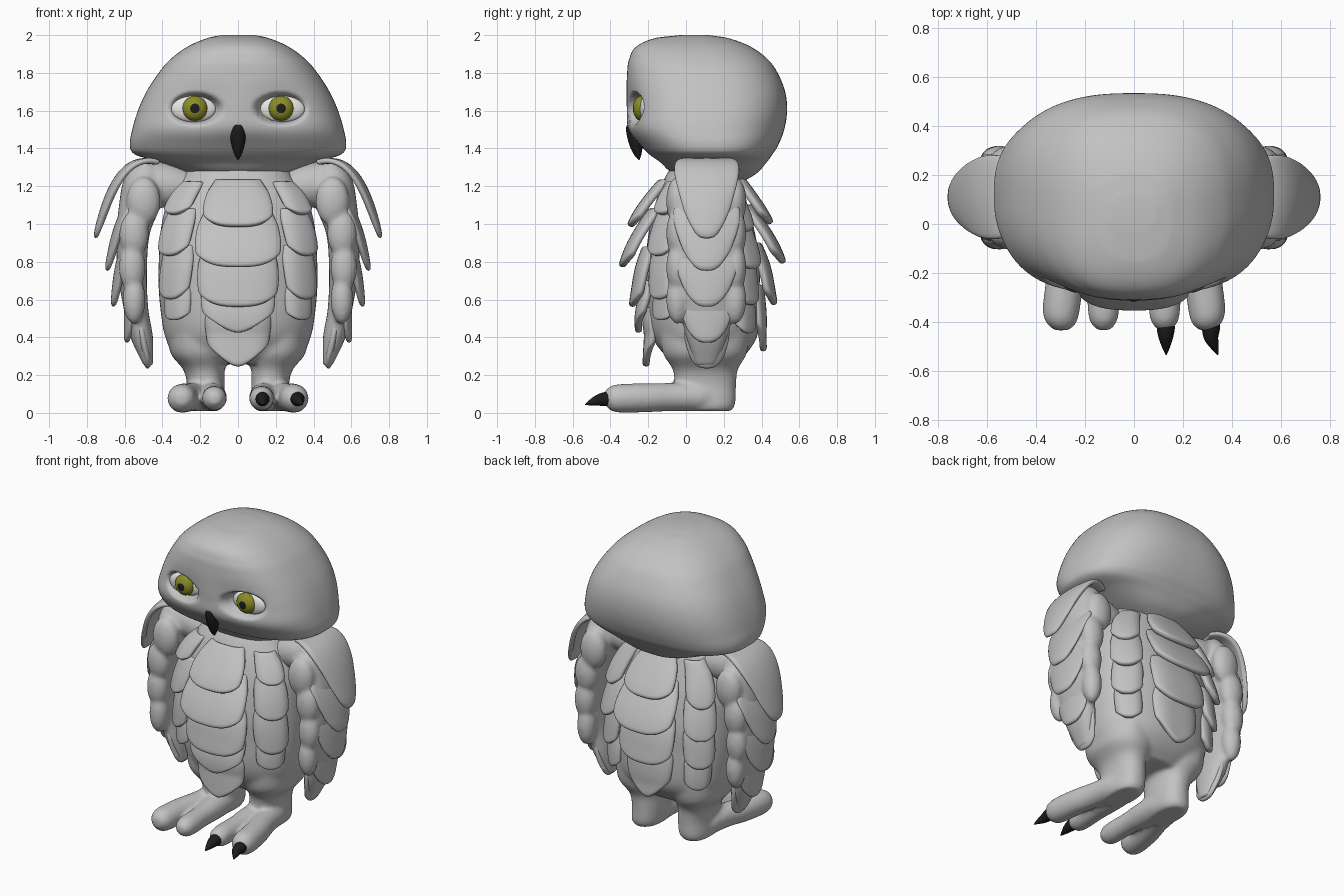
import bpy, bmesh
from math import sin, cos, pi, copysign, exp
from mathutils import Vector, Matrix

cube = bpy.data.objects.get("Cube")
if cube:
    bpy.data.objects.remove(cube)


def material(name, rgb):
    m = bpy.data.materials.new(name)
    m.use_nodes = True
    m.diffuse_color = (*rgb, 1)
    bsdf = next(n for n in m.node_tree.nodes if n.type == 'BSDF_PRINCIPLED')
    bsdf.inputs["Base Color"].default_value = (*rgb, 1)
    return m


GREY = material("plumage_grey", (0.54, 0.54, 0.54))
BLACK = material("horn_black", (0.012, 0.012, 0.012))
WHITE = material("eye_white", (0.8, 0.8, 0.78))
IRIS = material("iris_olive", (0.26, 0.26, 0.02))


def finish(bm, name, mat, closed=True):
    if closed:
        bmesh.ops.recalc_face_normals(bm, faces=bm.faces[:])
    me = bpy.data.meshes.new(name)
    bm.to_mesh(me)
    bm.free()
    me.materials.append(mat)
    me.shade_smooth()
    ob = bpy.data.objects.new(name, me)
    bpy.context.scene.collection.objects.link(ob)
    return ob


def sample(rows, t):
    """Smooth interpolation of key rows, whose first entry is the position."""
    t = min(max(t, rows[0][0]), rows[-1][0])
    i = max(k for k in range(len(rows) - 1) if rows[k][0] <= t)
    a, b = rows[i], rows[i + 1]
    p, q = rows[max(i - 1, 0)], rows[min(i + 2, len(rows) - 1)]
    h = b[0] - a[0]
    s = (t - a[0]) / h
    out = []
    for k in range(1, len(a)):
        m0 = (b[k] - p[k]) / (b[0] - p[0]) * h
        m1 = (q[k] - a[k]) / (q[0] - a[0]) * h
        out.append((2*s**3 - 3*s**2 + 1)*a[k] + (s**3 - 2*s**2 + s)*m0
                   + (3*s**2 - 2*s**3)*b[k] + (s**3 - s**2)*m1)
    return out


def ring_point(rows, z, th, power):
    """Point on a superellipse section; angle 0 faces the front."""
    hw, yf, yb, xc = sample(rows, z)
    e = 2 / power
    sx = copysign(abs(sin(th)) ** e, sin(th))
    cy = copysign(abs(cos(th)) ** e, cos(th))
    return Vector((xc + hw * sx, (yf + yb) / 2 - (yb - yf) / 2 * cy, z))


def skin(rings, name, mat):
    bm = bmesh.new()
    vs = [[bm.verts.new(p) for p in r] for r in rings]
    n = len(vs[0])
    for a, b in zip(vs, vs[1:]):
        for j in range(n):
            bm.faces.new((a[j], a[(j+1) % n], b[(j+1) % n], b[j]))
    bm.faces.new(vs[0])
    bm.faces.new(vs[-1])
    return finish(bm, name, mat)


def steps(rows, k):
    keys = [r[0] for r in rows]
    return [a + (b - a) * i / k for a, b in zip(keys, keys[1:]) for i in range(k)] + [keys[-1]]


def loft(name, rows, segs=48, k=4, power=2.3, mat=GREY):
    return skin([[ring_point(rows, z, 2*pi*j/segs, power) for j in range(segs)]
                 for z in steps(rows, k)], name, mat)


def tube(name, pts, side=1, mat=GREY, segs=24):
    """Round sweep through (x, y, z, radius) points."""
    rows = [(i, p[0] * side, *p[1:]) for i, p in enumerate(pts)]
    rings = []
    for t in steps(rows, 4):
        x, y, z, r = sample(rows, t)
        d = Vector(sample(rows, t + .05)[:3]) - Vector(sample(rows, t - .05)[:3])
        rot = d.to_track_quat('Z', 'Y')
        rings.append([Vector((x, y, z)) + rot @ Vector((cos(a), sin(a), 0)) * max(r, .002)
                      for a in (2*pi*j/segs for j in range(segs))])
    return skin(rings, name, mat)


def blob(name, c, r, mat=GREY):
    """Ellipsoid with its poles on the front-back axis."""
    bm = bmesh.new()
    bmesh.ops.create_uvsphere(bm, u_segments=32, v_segments=24, radius=1)
    bm.transform(Matrix.Translation(c) @ Matrix.Diagonal((*r, 1)) @ Matrix.Rotation(pi/2, 4, 'X'))
    return finish(bm, name, mat)


def plate(name, f, thick, n=12):
    """Feather sheet from f(u, v), u across -1..1 and v from root to tip."""
    bm = bmesh.new()
    vs = [[bm.verts.new(f(2*i/n - 1, j/n)) for i in range(n+1)] for j in range(n+1)]
    for j in range(n):
        for i in range(n):
            bm.faces.new((vs[j][i], vs[j+1][i], vs[j+1][i+1], vs[j][i+1]))
    ob = finish(bm, name, GREY, False)
    so = ob.modifiers.new("thickness", 'SOLIDIFY')
    so.thickness, so.offset = thick, 0
    ob.modifiers.new("round", 'SUBSURF').levels = 1
    ob.modifiers["round"].render_levels = 1


def fuse(objs, name, voxel):
    with bpy.context.temp_override(active_object=objs[0], object=objs[0],
                                   selected_objects=objs, selected_editable_objects=objs):
        bpy.ops.object.join()
    ob = objs[0]
    ob.name = name
    re = ob.modifiers.new("blend", 'REMESH')
    re.mode, re.voxel_size, re.use_smooth_shade = 'VOXEL', voxel, True
    sm = ob.modifiers.new("soften", 'SMOOTH')
    sm.factor, sm.iterations = .5, 12


# Head, with eye sockets pressed into the face
HEAD = [(1.22, .10, .10, .29, 0), (1.265, .25, -.06, .37, 0), (1.33, .42, -.14, .43, 0),
        (1.365, .54, -.19, .455, 0), (1.41, .572, -.235, .485, 0), (1.5, .56, -.305, .52, 0),
        (1.6, .53, -.316, .535, 0), (1.7, .485, -.316, .525, 0), (1.8, .42, -.312, .485, 0),
        (1.87, .36, -.302, .435, 0), (1.94, .265, -.262, .34, 0), (1.985, .16, -.16, .22, 0),
        (2.0, .09, -.03, .12, 0)]
head = loft("head", HEAD, 192, 8, 2.55)
for v in head.data.vertices:
    if v.co.y < 0:
        dx, dz = abs(v.co.x) - .23, v.co.z - 1.61
        v.co.y += .025 * exp(-(dx / .16) ** 2 - (dz / .12) ** 2)
        d = ((dx / .1) ** 2 + (dz / .06) ** 2) ** .5
        k = min(max((1.5 - d) / .5, 0), 1)
        k = k * k * (3 - 2 * k)
        v.co.y += max(-.2 - v.co.y, 0) * k

# Eyes and beak
for s, side in ((1, "left"), (-1, "right")):
    blob(side + "_eye_white", (s*.235, -.215, 1.608), (.118, .032, .07), WHITE)
    eye = blob(side + "_iris", (s*.228, -.236, 1.612), (.066, .045, .066), IRIS)
    eye.data.materials.append(BLACK)
    for p in eye.data.polygons:
        c = p.center - Vector((s*.228, -.236, 1.612))
        if c.y < 0 and (c.x**2 + c.z**2) ** .5 < .026:
            p.material_index = 1
tube("beak", [(0, -.285, 1.54, .008), (0, -.284, 1.52, .033), (0, -.272, 1.47, .041),
              (0, -.262, 1.41, .033), (0, -.254, 1.365, .018), (0, -.248, 1.338, .002)], mat=BLACK)

# Torso, legs and toes blended into one skin
BODY = [(.26, .26, -.06, .26, 0), (.32, .345, -.125, .325, 0), (.4, .385, -.18, .375, 0),
        (.5, .405, -.205, .39, 0), (.65, .42, -.21, .39, 0), (.8, .42, -.215, .39, 0),
        (1.0, .405, -.19, .355, 0), (1.15, .36, -.15, .31, 0), (1.25, .29, -.11, .28, 0),
        (1.34, .24, -.05, .25, 0)]
parts = [loft("body", BODY)]
for s in (1, -1):
    parts.append(loft("leg", [(.01, .08, -.02, .24, s*.18), (.04, .098, -.05, .26, s*.175),
                              (.15, .1, -.06, .265, s*.17), (.23, .11, -.07, .275, s*.18),
                              (.31, .155, -.12, .32, s*.2), (.42, .17, -.14, .34, s*.2)]))
    for x0, x1, r in ((.14, .125, .066), (.215, .297, .077)):
        xm = x0 * .25 + x1 * .75
        parts.append(tube("toe", [(x0, .16, .085, .05), (x0, .08, .085, .075),
                                  ((x0 + xm) / 2, -.08, .084, .075), (xm, -.2, .08, r),
                                  (x1, -.34, .077, r), (x1, -.40, .075, r*.85),
                                  (x1, -.435, .072, r*.4)], s))
fuse(parts, "body", .012)

# Claws, present on the left foot only
for i, (x, tip) in enumerate(((.13, .132), (.315, .343))):
    tube(f"left_claw_{i+1}", [(x, -.39, .075, .028), (x, -.42, .074, .037), (x, -.46, .068, .031),
                              ((x+tip)/2, -.50, .056, .018), (tip, -.535, .044, .002)], mat=BLACK)


def body_feather(name, th, half, top, bot, flare, point=False):
    power, drop = (1.3, .4) if point else (2.6, .22)

    def f(u, v):
        z = top + (bot - top) * v * (1 - drop * abs(u) ** power)
        a = th + u * half * (1 - .12 * v ** 4) * (.9 + .1 * min(1, 3*v))
        p = ring_point(BODY, max(z, .42), a, 2.3)
        out = .004 + flare * (.5 * v + .5 * sin(v * pi / 2)) - .03 * abs(u) ** 4
        return Vector((p.x, p.y, z)) + Vector((sin(a), -cos(a), 0)) * out
    plate(name, f, .038)


# Overlapping feather columns: root height, tip height, half angle, flare, pointed
FRONT = [(1.23, .985, .39, .10, 0), (1.08, .77, .45, .12, 0), (.88, .56, .45, .072, 0),
         (.7, .42, .42, .055, 1), (.56, .24, .4, .02, 1)]
BACK = [(1.25, 1.0, .38, .09, 0), (1.1, .79, .42, .12, 0), (.9, .57, .4, .072, 0), (.68, .32, .36, .025, 1)]
SIDE = [(1.22, 1.05, .28, .045, 0), (1.08, .83, .31, .045, 0), (.89, .6, .31, .035, 0), (.68, .49, .26, .02, 0)]
REAR = [(1.23, .96, .27, .045, 0), (1.04, .76, .28, .055, 0), (.84, .57, .27, .04, 0), (.65, .42, .24, .025, 0)]
for label, col, angles in (("chest", FRONT, (0,)), ("back", BACK, (pi,)),
                           ("flank", SIDE, (.86, -.86)), ("rear_flank", REAR, (pi-.8, pi+.8))):
    for a in angles:
        for i, (top, bot, half, flare, point) in enumerate(col):
            body_feather(f"{label}_feather_{i+1}", a, half, top, bot, flare, point)

# Wings: core, shoulder and edge bumps, then long outer feathers
WING = [(.25, .025, .05, .16, .475), (.4, .06, .0, .22, .51), (.55, .065, -.03, .25, .54),
        (.75, .078, -.07, .28, .56), (.95, .088, -.08, .29, .555), (1.1, .11, -.06, .28, .52),
        (1.25, .1, -.03, .25, .5), (1.335, .04, .03, .19, .49)]
OUTER = [((.45, 1.325), (.67, 1.4), (.768, .92), .175), ((.54, 1.16), (.66, 1.08), (.705, .75), .18),
         ((.57, .98), (.66, .85), (.672, .56), .175), ((.57, .75), (.61, .6), (.6, .37), .15),
         ((.56, .6), (.56, .4), (.485, .235), .12)]
BUMPS = [(.5, 1.12, .09), (.55, .95, .078), (.56, .77, .07), (.55, .6, .06)]


def wing_feather(name, s, a, b, c, hw):
    def f(u, v):
        t = v * (1 - .18 * abs(u) ** 3)
        x, z = ((1-t)**2 * p + 2*t*(1-t) * q + t*t * r for p, q, r in zip(a, b, c))
        w = hw * (.5 + .5 * sin(pi * (v * .75 + .1))) * (1 - .12 * v ** 5)
        return Vector((s * (x - .012 - .03 * u * u), .11 + u * w, z))
    plate(name, f, .03)


for s, side in ((1, "left"), (-1, "right")):
    core = [loft("wing", [(*r[:4], r[4] * s) for r in WING], 32),
            tube("arm", [(.15, .1, 1.16, .05), (.24, .1, 1.175, .09), (.36, .1, 1.2, .115),
                         (.48, .1, 1.22, .11), (.54, .1, 1.23, .06)], s)]
    for x, z, r in BUMPS:
        core += [blob("bump", (s*x, y, z), (r, .06, .13)) for y in (-.045, .26)]
    fuse(core, side + "_wing", .011)
    for i, row in enumerate(OUTER):
        wing_feather(f"{side}_wing_feather_{i+1}", s, *row)
